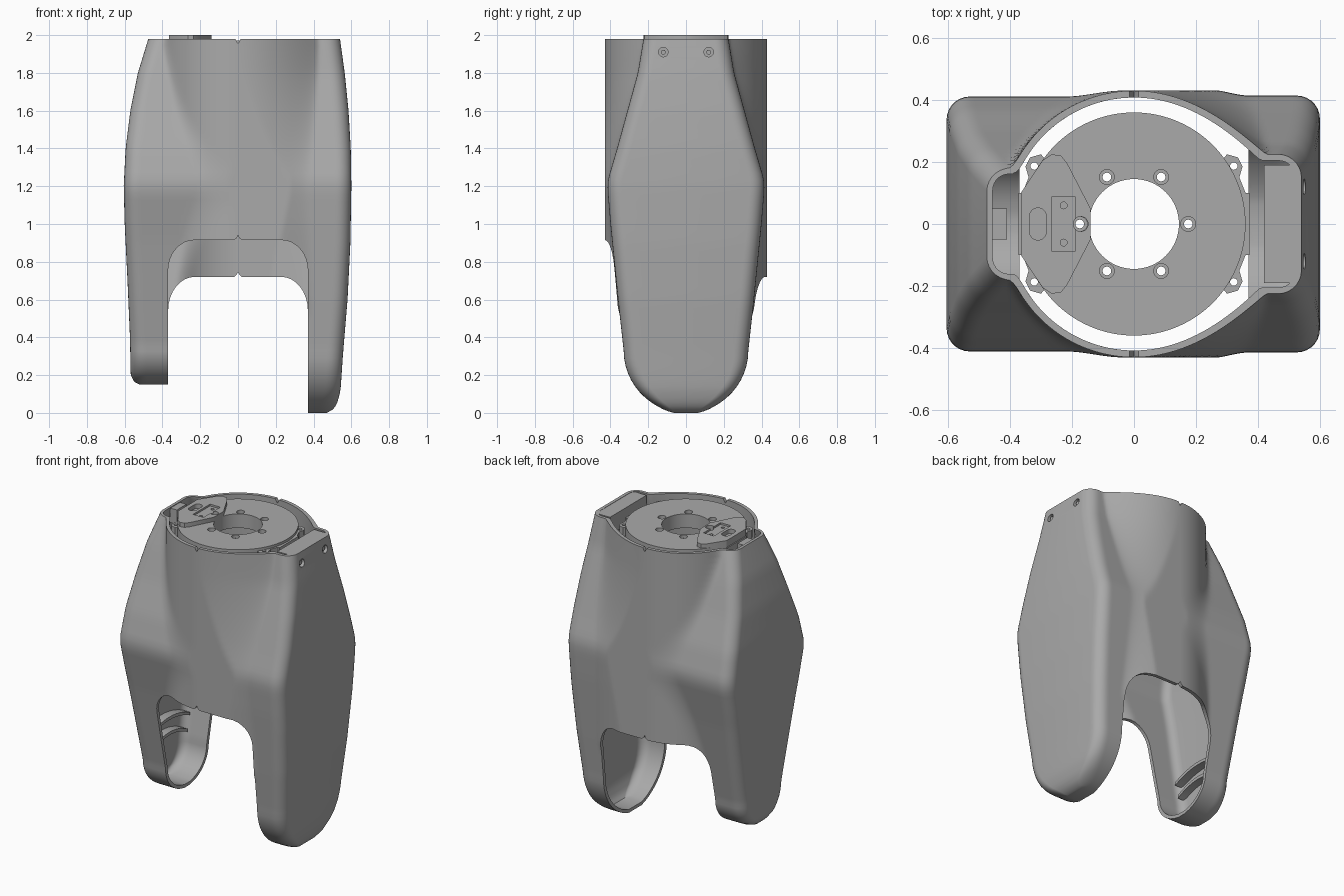
import bpy, bmesh, math
from math import sin, cos, pi, sqrt

cube = bpy.data.objects.get("Cube")
if cube:
    bpy.data.objects.remove(cube, do_unlink=True)

GREY = (0.4, 0.4, 0.4, 1)
mat = bpy.data.materials.new("plain grey")
mat.use_nodes = True
mat.diffuse_color = GREY
mat.node_tree.nodes["Principled BSDF"].inputs["Base Color"].default_value = GREY

TOP, DRUM, WALL = 1.98, 0.43, 0.022


def finish(name, bm):
    bmesh.ops.recalc_face_normals(bm, faces=bm.faces)
    mesh = bpy.data.meshes.new(name)
    bm.to_mesh(mesh)
    bm.free()
    mesh.materials.append(mat)
    ob = bpy.data.objects.new(name, mesh)
    bpy.context.collection.objects.link(ob)
    return ob


def prism(name, points, low, high, axis="z"):
    """Extrude a flat outline along z, or an xz outline along y, or a yz outline along x."""
    place = {"z": lambda a, b, c: (a, b, c), "y": lambda a, b, c: (a, c, b),
             "x": lambda a, b, c: (c, a, b)}[axis]
    bm = bmesh.new()
    ends = [[bm.verts.new(place(a, b, c)) for a, b in points] for c in (low, high)]
    bm.faces.new(ends[0])
    bm.faces.new(ends[1])
    n = len(points)
    for i in range(n):
        j = (i + 1) % n
        bm.faces.new((ends[0][i], ends[0][j], ends[1][j], ends[1][i]))
    return finish(name, bm)


def circle(a, b, r, n=24):
    return [(a + r * cos(2 * pi * i / n), b + r * sin(2 * pi * i / n)) for i in range(n)]


def rect(a0, a1, b0, b1):
    return [(a0, b0), (a1, b0), (a1, b1), (a0, b1)]


def activate(ob):
    bpy.ops.object.select_all(action="DESELECT")
    ob.select_set(True)
    bpy.context.view_layer.objects.active = ob


def cut(ob, *cutters):
    activate(ob)
    for cutter in cutters:
        mod = ob.modifiers.new("cut", "BOOLEAN")
        mod.operation, mod.solver, mod.object = "DIFFERENCE", "EXACT", cutter
        bpy.ops.object.modifier_apply(modifier=mod.name)


def discard(*obs):
    for ob in obs:
        bpy.data.objects.remove(ob, do_unlink=True)


def smooth(ob, degrees=30):
    activate(ob)
    bpy.ops.object.shade_smooth_by_angle(angle=math.radians(degrees))


def interp(table, z):
    if z <= table[0][0]:
        return table[0][1]
    for (z0, v0), (z1, v1) in zip(table, table[1:]):
        if z <= z1:
            return v0 + (v1 - v0) * (z - z0) / (z1 - z0)
    return table[-1][1]


def half_loft(name, side, reach, width, foot, radius, blend, inset=0.0):
    """One half of the body: a drum merged with a pod, stacked as horizontal rings."""
    base, rad = foot + inset, radius - inset
    drum = DRUM - inset
    heights = [base + rad * (1 - cos(0.1 + (pi / 2 - 0.1) * i / 12)) for i in range(13)]
    heights[0] = base
    top = TOP + (0.1 if inset else 0)
    steps = 44
    heights += [base + rad + (top - base - rad) * i / steps for i in range(1, steps + 1)]
    start = -0.05 if inset else 0.0
    bm = bmesh.new()
    rings = []
    for z in heights:
        end = interp(reach, z) - inset
        w = interp(width, z) - inset
        if z < base + rad:
            w *= sqrt(max(0, 1 - ((base + rad - z) / rad) ** 2))
        w = max(w, 0.025)
        r = min(0.075 - inset, 0.6 * w)
        xs = [start + (end - r - start) * i / 40 for i in range(40)]
        xs += [end - r + r * sin(pi / 2 * i / 7) for i in range(8)]
        half = []
        for x in xs:
            d = end - x
            pod = w - (r - sqrt(max(0, r * r - (r - d) ** 2)) if d < r else 0)
            arc = sqrt(max(0, drum ** 2 - x * x)) if z > 0.55 else 0
            h = max(pod, arc) + max(blend - abs(pod - arc), 0) ** 2 / (4 * blend)
            half.append((x, min(h, drum)))
        loop = [(x, -h) for x, h in half] + [(x, h) for x, h in reversed(half)]
        rings.append([bm.verts.new((side * x, y, z)) for x, y in loop])
    for low, high in zip(rings, rings[1:]):
        n = len(low)
        for i in range(n):
            j = (i + 1) % n
            bm.faces.new((low[i], low[j], high[j], high[i]))
    bm.faces.new(rings[0])
    bm.faces.new(rings[-1])
    return finish(name, bm)


def arch(top, drop, y0, y1):
    """Arched opening between the legs, with a small seam notch at its crown."""
    corner = [(0.23 + 0.14 * cos(t * pi / 16), top - drop + drop * sin(t * pi / 16)) for t in range(9)]
    right = [(0.37, -0.2)] + corner + [(0.02, top), (0.006, top + 0.012)]
    points = right + [(0, top + 0.028)] + [(-x, z) for x, z in reversed(right)]
    return prism("arch_cutter", points, y0, y1, "y")


# Shell halves: height to outer reach, height to half width
left_reach = [(0, 0.47), (0.02, 0.505), (0.05, 0.525), (0.12, 0.543), (0.3, 0.555), (0.6, 0.58),
              (0.9, 0.595), (1.2, 0.6), (1.4, 0.597), (1.6, 0.585), (1.8, 0.565), (TOP, 0.54)]
left_width = [(0.33, 0.33), (0.6, 0.36), (0.8, 0.38), (1.0, 0.4), (1.18, 0.415), (1.24, 0.412),
              (1.4, 0.365), (1.6, 0.31), (1.8, 0.255), (TOP, 0.225)]
right_reach = [(0.15, 0.52), (0.165, 0.55), (0.2, 0.568), (0.4, 0.572), (0.7, 0.585), (1.0, 0.6),
               (1.2, 0.605), (1.4, 0.595), (1.6, 0.57), (1.8, 0.53), (TOP, 0.475)]
right_width = [(0.35, 0.225), (0.6, 0.28), (0.9, 0.345), (1.18, 0.412), (1.24, 0.41),
               (1.4, 0.37), (1.6, 0.3), (1.8, 0.24), (TOP, 0.18)]
arches = [arch(0.915, 0.16, -0.7, 0.01), arch(0.72, 0.18, -0.01, 0.7)]
top_notch = prism("notch_cutter", [(-0.02, TOP + 0.01), (0, TOP - 0.025), (0.02, TOP + 0.01)], -0.6, 0.6, "y")
screw_holes = [prism("hole_cutter", circle(y, 1.91, 0.025), 0.5, 0.7, "x") for y in (-0.12, 0.12)]
specs = [("left_shell", 1, left_reach, left_width, 0.0, 0.33, 0.2),
         ("right_shell", -1, right_reach, right_width, 0.15, 0.2, 0.04)]
for spec in specs:
    shell = half_loft(*spec)
    cavity = half_loft("cavity", *spec[1:], inset=WALL)
    cut(shell, cavity, *arches, top_notch)
    if spec[1] > 0:
        cut(shell, *screw_holes)
    smooth(shell)
    discard(cavity)
discard(*arches, top_notch, *screw_holes)

# Rim block, its screws, and the stop on the other rim
prism("rim_block", rect(0.42, 0.525, -0.19, 0.19), 1.86, TOP - 0.002)
for y in (-0.12, 0.12):
    prism("rim_screw", circle(y, 1.91, 0.014, 6), 0.52, 0.54, "x")
prism("rim_stop", rect(-0.46, -0.41, -0.05, 0.05), 1.88, TOP - 0.005)

# Mounting disc with its centre bore and bolt holes
disc = prism("mounting_disc", circle(0, 0, 0.36, 96), 1.88, 1.972)
cutters = [prism("bore_cutter", circle(0, 0, 0.145, 64), 1.8, 2.1)]
for k in range(6):
    x, y = 0.175 * cos(k * pi / 3), 0.175 * sin(k * pi / 3)
    cutters.append(prism("bolt_cutter", circle(x, y, 0.024), 1.95, 2.1))
    cutters.append(prism("bolt_cutter", circle(x, y, 0.014), 1.8, 2.1))
cut(disc, *cutters)
discard(*cutters)
smooth(disc)

# Four drilled ears and the side lugs joining the disc to the shell
for sx in (-1, 1):
    for sy in (-1, 1):
        outline = [(sx * a, sy * b) for a, b in
                   ((0.28, 0.2), (0.3, 0.225), (0.335, 0.215), (0.35, 0.185), (0.34, 0.15), (0.36, 0.1), (0.3, 0.1))]
        ear = prism("disc_ear", outline, 1.9, 1.955)
        hole = prism("ear_cutter", circle(sx * 0.322, sy * 0.187, 0.012, 16), 1.8, 2.1)
        cut(ear, hole)
        discard(hole)
    prism("side_lug", rect(sx * 0.34, sx * 0.372, -0.1, 0.1), 1.9, 1.955)

# Raised bracket with slot, recess and two pin holes
edge = [(-0.14, 0.05), (-0.215, 0.195), (-0.235, 0.22), (-0.265, 0.225), (-0.295, 0.205), (-0.365, 0.1)]
bracket = prism("bracket", edge + [(x, -y) for x, y in reversed(edge)], 1.89, 2.0)
slot = [(-0.31 + 0.027 * cos(a), (0.025 if sin(a) > 0 else -0.025) + 0.027 * sin(a))
        for a in [2 * pi * (i + 0.5) / 20 for i in range(20)]]
cutters = [prism("slot_cutter", slot, 1.8, 2.1),
           prism("recess_cutter", rect(-0.265, -0.19, -0.088, 0.088), 1.988, 2.1),
           prism("end_cutter", circle(-0.172, 0, 0.024), 1.8, 2.1)]
cutters += [prism("pin_cutter", circle(-0.227, y, 0.011, 16), 1.95, 2.1) for y in (-0.06, 0.06)]
cut(bracket, *cutters)
discard(*cutters)
smooth(bracket)

# Curved ledges inside the right leg
for z, w in ((0.42, 0.19), (0.52, 0.215)):
    arc = [(w * t / 6, z + 0.05 * (1 - (t / 6) ** 2)) for t in range(-6, 7)]
    ledge = prism("leg_ledge", arc + [(y, h - 0.02) for y, h in reversed(arc)], -0.56, -0.5, "x")
    smooth(ledge)
